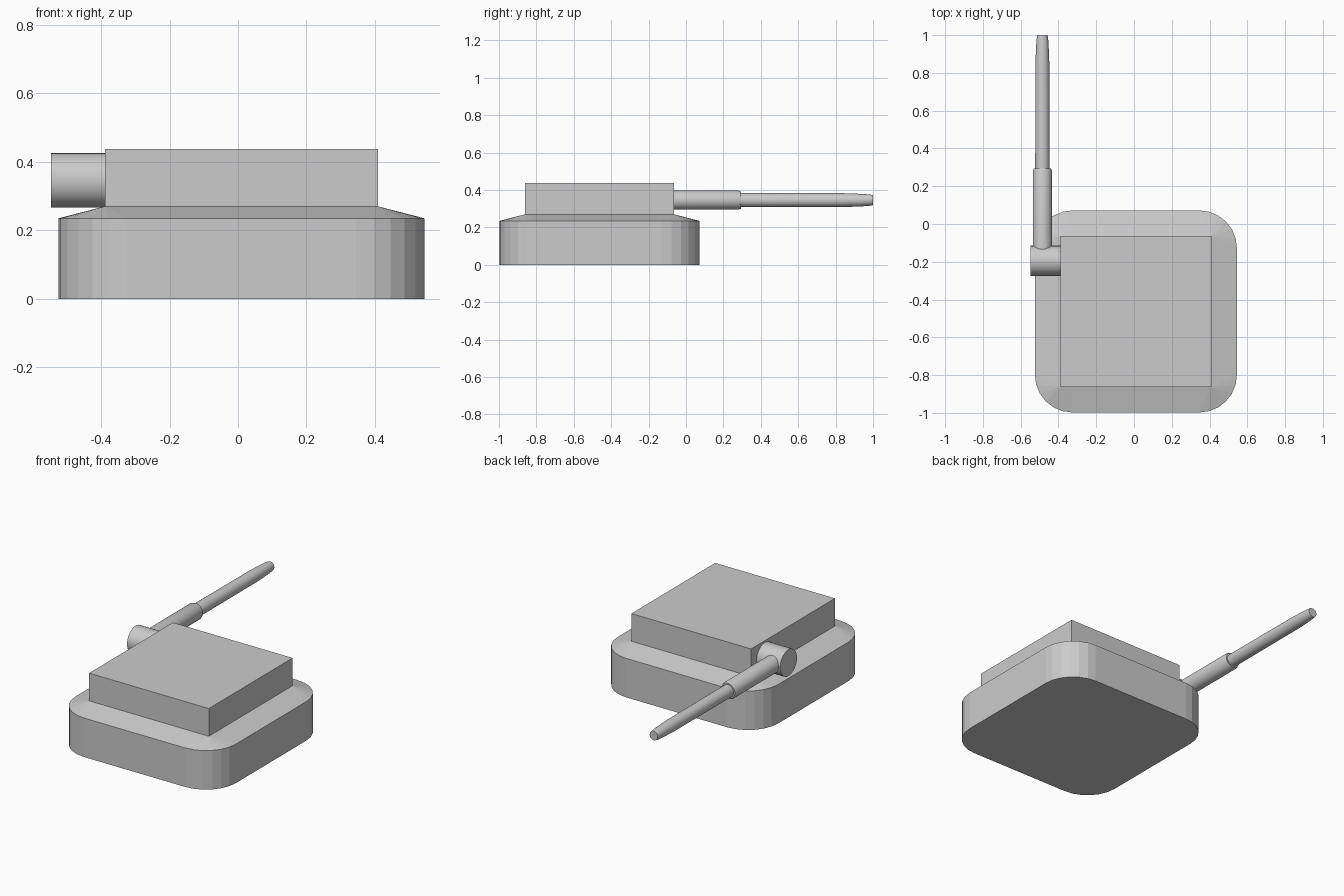
import bpy, bmesh, math
from mathutils import Vector, Matrix

cube = bpy.data.objects.get("Cube")
if cube:
    bpy.data.objects.remove(cube, do_unlink=True)

grey = bpy.data.materials.new("plain grey")
grey.use_nodes = True
colour = (0.6, 0.6, 0.6, 1)
grey.diffuse_color = colour
grey.node_tree.nodes["Principled BSDF"].inputs["Base Color"].default_value = colour

CENTRE = Vector((0.01, -0.463, 0))


def finish(name, bm, smooth=False):
    bmesh.ops.remove_doubles(bm, verts=bm.verts, dist=0.0001)
    bmesh.ops.recalc_face_normals(bm, faces=bm.faces)
    mesh = bpy.data.meshes.new(name)
    bm.to_mesh(mesh)
    bm.free()
    mesh.materials.append(grey)
    obj = bpy.data.objects.new(name, mesh)
    bpy.context.collection.objects.link(obj)
    if smooth:
        bpy.ops.object.select_all(action="DESELECT")
        obj.select_set(True)
        bpy.context.view_layer.objects.active = obj
        bpy.ops.object.shade_smooth_by_angle(angle=math.radians(35))
    return obj


def loft(bm, rings):
    """Join equal rings of points with faces and cap both ends."""
    loops = [[bm.verts.new(p) for p in ring] for ring in rings]
    for a, b in zip(loops, loops[1:]):
        for i in range(len(a)):
            j = (i + 1) % len(a)
            bm.faces.new((a[i], a[j], b[j], b[i]))
    bm.faces.new(loops[0][::-1])
    bm.faces.new(loops[-1])


def rounded_square(half, radius, z, steps=6):
    points = []
    for sx, sy, start in ((1, 1, 0), (-1, 1, 90), (-1, -1, 180), (1, -1, 270)):
        for k in range(steps + 1):
            a = math.radians(start + 90 * k / steps)
            points.append(CENTRE + Vector((sx * (half - radius) + radius * math.cos(a),
                                           sy * (half - radius) + radius * math.sin(a), z)))
    return points


def turned(name, profile, origin, rotation, sides=32):
    """Round part from (radius, distance) pairs along its own axis."""
    place = Matrix.Translation(origin) @ rotation
    rings = [[place @ Vector((r * math.cos(math.tau * k / sides),
                              r * math.sin(math.tau * k / sides), d))
              for k in range(sides)] for r, d in profile]
    bm = bmesh.new()
    loft(bm, rings)
    return finish(name, bm, smooth=True)


# Rounded base with a shallow sloping shoulder
bm = bmesh.new()
loft(bm, [rounded_square(0.535, 0.2, 0), rounded_square(0.535, 0.2, 0.235),
          rounded_square(0.399, 0, 0.27)])
finish("base", bm)

# Square upper housing
bm = bmesh.new()
loft(bm, [rounded_square(0.399, 0, z, steps=1) for z in (0.26, 0.437)])
finish("upper_housing", bm)

# Pivot on the right side, with the rod pointing backwards
along_x = Matrix.Rotation(math.radians(90), 4, "Y")
along_y = Matrix.Rotation(math.radians(-90), 4, "X")
turned("pivot", [(0.08, 0), (0.08, 0.165)], (-0.547, -0.195, 0.346), along_x)
rod_start = (-0.485, -0.195, 0.346)
turned("rod_sleeve", [(0.051, 0), (0.051, 0.475), (0.046, 0.488)], rod_start, along_y)
turned("rod", [(0.038, 0.45), (0.037, 1.04), (0.034, 1.12), (0.031, 1.17), (0.027, 1.195)],
       rod_start, along_y, sides=24)
